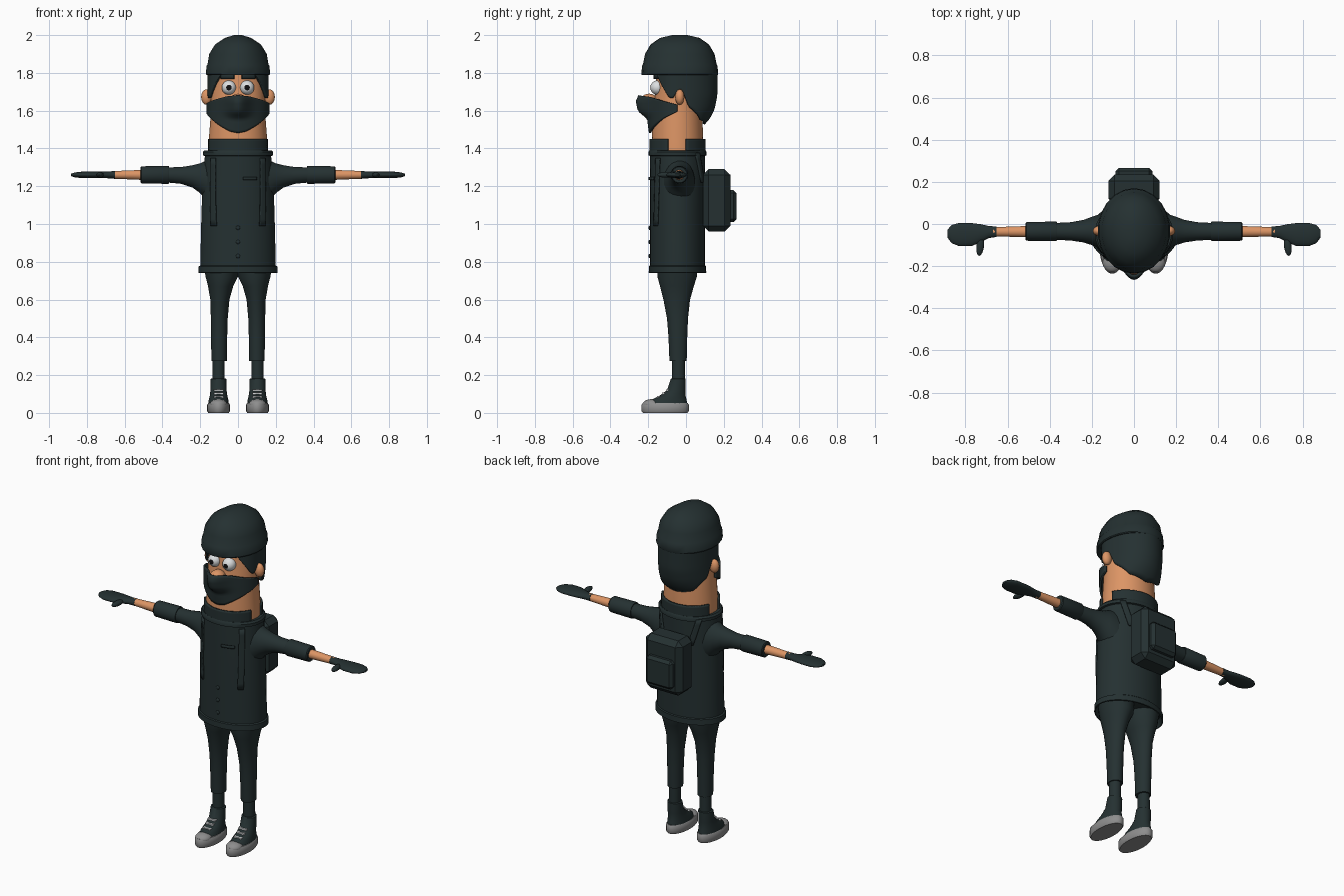
import bpy, bmesh, math
from mathutils import Matrix, Vector

CY = -0.045      # depth of the body axis
ARM_Z = 1.26


def material(name, rgb):
    m = bpy.data.materials.new(name)
    m.diffuse_color = (*rgb, 1)
    return m


DARK = material("dark_cloth", (0.018, 0.030, 0.031))
SKIN = material("skin", (0.72, 0.30, 0.13))
GREY = material("sole_grey", (0.27, 0.27, 0.27))
WHITE = material("white", (0.72, 0.74, 0.75))
BLACK = material("pupil_black", (0.005, 0.005, 0.006))


def finish(name, bm, mats, angle=35):
    bmesh.ops.recalc_face_normals(bm, faces=bm.faces)
    me = bpy.data.meshes.new(name)
    for f in bm.faces:
        f.smooth = True
    bm.to_mesh(me)
    bm.free()
    for m in mats if isinstance(mats, list) else [mats]:
        me.materials.append(m)
    me.set_sharp_from_angle(angle=math.radians(angle))
    ob = bpy.data.objects.new(name, me)
    bpy.context.scene.collection.objects.link(ob)
    return ob


def loft(name, rings, mat, n=28, axis="z", s=1, angle=35):
    """Ellipse rings (t, c1, c2, r1, r2) stacked along z or x; s mirrors in x."""
    bm = bmesh.new()
    loops = []
    for t, c1, c2, r1, r2 in rings:
        row = []
        for i in range(n):
            a = 2 * math.pi * (i + 0.5) / n
            u, v = c1 + r1 * math.cos(a), c2 + r2 * math.sin(a)
            row.append(bm.verts.new((s * u, v, t) if axis == "z" else (s * t, u, v)))
        loops.append(row)
    for p, q in zip(loops, loops[1:]):
        for i in range(n):
            j = (i + 1) % n
            bm.faces.new((p[i], p[j], q[j], q[i]))
    bm.faces.new(loops[0])
    bm.faces.new(loops[-1])
    return finish(name, bm, mat, angle)


def lerp(pts, t):
    if t <= pts[0][0]:
        return pts[0][1]
    for (a, b), (c, d) in zip(pts, pts[1:]):
        if t <= c:
            return b + (d - b) * (t - a) / (c - a)
    return pts[-1][1]


def wrap(name, mat, a0, a1, low, high, radii, thick, n=24, m=8, skew=0):
    """Curved plate around the body axis; angle 0 is the front, in degrees."""
    bm = bmesh.new()
    grid = []
    for i in range(n + 1):
        a = a0 + (a1 - a0) * i / n
        lo, hi = lerp(low, abs(a)), lerp(high, abs(a))
        col = []
        for k in range(m + 1):
            z = lo + (hi - lo) * k / m
            b = a + skew * k / m
            rx, ry = radii(b, z)
            r = math.radians(b)
            col.append(bm.verts.new((rx * math.sin(r), CY - ry * math.cos(r), z)))
        grid.append(col)
    for p, q in zip(grid, grid[1:]):
        for k in range(m):
            bm.faces.new((p[k], q[k], q[k + 1], p[k + 1]))
    ob = finish(name, bm, mat)
    mod = ob.modifiers.new("thickness", "SOLIDIFY")
    mod.thickness, mod.offset = thick, 0
    return ob


def ball(name, loc, scale, mat, rot=None, seg=20):
    bm = bmesh.new()
    mx = Matrix.LocRotScale(Vector(loc), rot, Vector(scale))
    bmesh.ops.create_uvsphere(bm, u_segments=seg, v_segments=14, radius=1, matrix=mx)
    return finish(name, bm, mat)


def box(name, lo, hi, mat, bevel=0.0):
    lo, hi = Vector(lo), Vector(hi)
    bm = bmesh.new()
    bmesh.ops.create_cube(bm, size=1, matrix=Matrix.LocRotScale((lo + hi) / 2, None, hi - lo))
    if bevel:
        bmesh.ops.bevel(bm, geom=bm.edges[:], offset=bevel, segments=1, affect="EDGES")
    return finish(name, bm, mat, 25)


def column(rows, cy=CY):
    return [(z, 0, cy, rx, ry) for z, rx, ry in rows]


# Coat with hem and rolled neck rim
loft("coat", column([(0.77, 0.19, 0.13), (0.74, 0.205, 0.147), (0.742, 0.211, 0.153),
                     (0.775, 0.209, 0.152), (0.78, 0.200, 0.147), (0.95, 0.197, 0.147),
                     (1.12, 0.192, 0.147), (1.25, 0.186, 0.147), (1.36, 0.176, 0.146),
                     (1.363, 0.187, 0.155), (1.38, 0.187, 0.155), (1.39, 0.178, 0.149),
                     (1.385, 0.15, 0.13)]), DARK, 36)

# Head and neck, inner collar
loft("head", column([(1.36, 0.156, 0.138), (1.45, 0.155, 0.136), (1.55, 0.147, 0.133),
                     (1.65, 0.145, 0.125), (1.72, 0.142, 0.115), (1.80, 0.140, 0.115)]), SKIN, 36)
for part, a0, a1 in (("front", -70, 70), ("back", 108, 252)):
    wrap(part + "_collar", DARK, a0, a1, [(0, 1.37)], [(0, 1.45)],
         lambda a, z: (0.161, 0.143), 0.012)

# Hat
loft("hat", column([(1.79, 0.150, 0.180), (1.788, 0.168, 0.200), (1.793, 0.172, 0.203),
                    (1.838, 0.168, 0.200), (1.845, 0.163, 0.195), (1.90, 0.154, 0.184),
                    (1.95, 0.123, 0.155), (1.985, 0.070, 0.105), (2.0, 0.022, 0.04)], -0.033),
     DARK, 22)


# Hair: bulges at the back and tapers into the nape
def hair_radii(a, z):
    back = lerp([(1.53, 0.137), (1.56, 0.165), (1.61, 0.19), (1.68, 0.204)], z)
    return (0.155, 0.125 if math.cos(math.radians(a)) > 0 else back)


HAIR_LOW = [(33, 1.795), (70, 1.67), (78, 1.665), (95, 1.72), (108, 1.62), (140, 1.55),
            (180, 1.53), (220, 1.55), (252, 1.62), (265, 1.72), (282, 1.665), (290, 1.67), (327, 1.795)]
wrap("hair", DARK, 33, 327, HAIR_LOW, [(0, 1.81)], hair_radii, 0.014, 84, 12)


# Face mask with nose bulge
def mask_radii(a, z):
    lift = lerp([(1.48, 0), (1.56, 0.15), (1.60, 0.85), (1.65, 1), (1.68, 0.8)], z)
    return (0.162, 0.145 + 0.07 * lift * math.exp(-(a / 21) ** 2))


wrap("face_mask", DARK, -90, 90, [(0, 1.482), (15, 1.49), (35, 1.52), (60, 1.56), (90, 1.595)],
     [(0, 1.68), (20, 1.675), (60, 1.65), (90, 1.632)], mask_radii, 0.012, 48, 14)
ball("nose", (0, -0.195, 1.645), (0.045, 0.05, 0.045), SKIN)

# Backpack
box("backpack", (-0.122, 0.09, 0.96), (0.122, 0.235, 1.29), DARK, 0.03)
box("backpack_pocket", (-0.088, 0.205, 1.01), (0.088, 0.267, 1.18), DARK, 0.016)

# Coat details
coat_r = lambda a, z: (lerp([(0.78, 0.203), (1.12, 0.195), (1.36, 0.179)], z), 0.151)
wrap("pocket_flap", DARK, 8, 32, [(0, 1.233)], [(0, 1.248)], coat_r, 0.009, 8, 2)
for i in range(3):
    ball("button_%d" % i, (0, -0.193, 0.83 + 0.075 * i), (0.011, 0.006, 0.011), DARK, seg=12)

for s, side in ((-1, "left"), (1, "right")):
    # Eyes, with the pupil as the cap facing forward
    bm = bmesh.new()
    mid = Vector((s * 0.048, -0.151, 1.722))
    bmesh.ops.create_uvsphere(bm, u_segments=24, v_segments=16, radius=0.038,
                              matrix=Matrix.Translation(mid) @ Matrix.Rotation(math.pi / 2, 4, "X"))
    for f in bm.faces:
        d = (f.calc_center_median() - mid).normalized()
        f.material_index = 1 if d.y < -0.94 else 0
    finish(side + "_eye", bm, [WHITE, BLACK])
    wrap(side + "_brow", DARK, s * 8, s * 37, [(0, 1.768)], [(0, 1.80)],
         lambda a, z: (0.146, 0.121), 0.014, 8, 2)
    ball(side + "_ear", (s * 0.166, -0.033, 1.672), (0.029, 0.024, 0.041), SKIN)

    # Backpack straps, front and over the back
    wrap(side + "_front_strap", DARK, s * 35, s * 46, [(0, 0.99)], [(0, 1.35)],
         coat_r, 0.009, 5, 10, skew=s * 6)
    wrap(side + "_back_strap", DARK, s * 146, s * 157, [(0, 1.22)], [(0, 1.375)],
         coat_r, 0.012, 4, 5, skew=-s * 18)

    # Arm: sleeve, cuff, forearm, mitten glove and thumb
    arm = dict(axis="x", s=s, n=20)
    loft(side + "_sleeve", [(0.13, -0.04, 1.215, 0.09, 0.135), (0.17, -0.035, 1.23, 0.08, 0.108),
                            (0.20, -0.033, 1.242, 0.068, 0.08), (0.24, -0.034, 1.252, 0.054, 0.06),
                            (0.30, -0.035, 1.257, 0.044, 0.045), (0.38, -0.035, ARM_Z, 0.04, 0.04)],
         DARK, **arm)
    loft(side + "_cuff", [(0.365, -0.035, ARM_Z, 0.044, 0.046), (0.37, -0.035, ARM_Z, 0.047, 0.048),
                          (0.51, -0.035, ARM_Z, 0.045, 0.046), (0.515, -0.035, ARM_Z, 0.04, 0.042)],
         DARK, **arm)
    loft(side + "_forearm", [(0.50, -0.036, ARM_Z, 0.027, 0.027), (0.67, -0.037, ARM_Z, 0.022, 0.02)],
         SKIN, **arm)
    loft(side + "_glove", [(0.652, -0.037, ARM_Z, 0.025, 0.021), (0.69, -0.038, ARM_Z, 0.029, 0.018),
                           (0.73, -0.044, ARM_Z, 0.044, 0.018), (0.77, -0.05, ARM_Z, 0.055, 0.018),
                           (0.83, -0.05, ARM_Z, 0.056, 0.017), (0.865, -0.048, ARM_Z, 0.044, 0.013),
                           (0.885, -0.046, ARM_Z, 0.02, 0.006)], DARK, angle=60, **arm)
    ball(side + "_thumb", (s * 0.73, -0.105, ARM_Z), (0.018, 0.047, 0.015), DARK,
         Matrix.Rotation(s * 0.12, 3, "Z").to_quaternion(), 14)

    # Leg: trousers and sock
    loft(side + "_trouser_leg", [(0.80, 0.09, -0.046, 0.095, 0.11), (0.72, 0.086, -0.047, 0.086, 0.105),
                                 (0.67, 0.092, -0.048, 0.067, 0.09), (0.60, 0.096, -0.049, 0.051, 0.071),
                                 (0.50, 0.099, -0.045, 0.045, 0.056), (0.40, 0.1, -0.043, 0.043, 0.050),
                                 (0.275, 0.1, -0.042, 0.041, 0.046), (0.275, 0.1, -0.041, 0.03, 0.034)],
         DARK, 24, s=s)
    loft(side + "_sock", [(0.29, 0.102, -0.04, 0.032, 0.035), (0.16, 0.103, -0.04, 0.033, 0.035)],
         DARK, 20, s=s)

    # Shoe: sole, toe cap, upper and laces
    loft(side + "_sole", [(0, 0.103, -0.11, 0.055, 0.119), (0.01, 0.103, -0.11, 0.061, 0.126),
                          (0.042, 0.103, -0.11, 0.061, 0.126), (0.052, 0.103, -0.11, 0.055, 0.120)],
         GREY, 28, s=s)
    ball(side + "_toe_cap", (s * 0.103, -0.18, 0.045), (0.046, 0.05, 0.028), GREY)
    loft(side + "_shoe_upper", [(0.04, 0.103, -0.10, 0.055, 0.108), (0.07, 0.103, -0.09, 0.052, 0.094),
                                (0.09, 0.103, -0.072, 0.047, 0.070), (0.12, 0.103, -0.051, 0.043, 0.050),
                                (0.18, 0.103, -0.041, 0.042, 0.040), (0.183, 0.103, -0.041, 0.036, 0.036)],
         DARK, 24, s=s)
    for i, (y, z) in enumerate(((-0.148, 0.084), (-0.122, 0.102), (-0.1, 0.12))):
        box("%s_lace_%d" % (side, i), (s * 0.103 - 0.025, y - 0.006, z - 0.004),
            (s * 0.103 + 0.025, y + 0.014, z + 0.005), WHITE)
